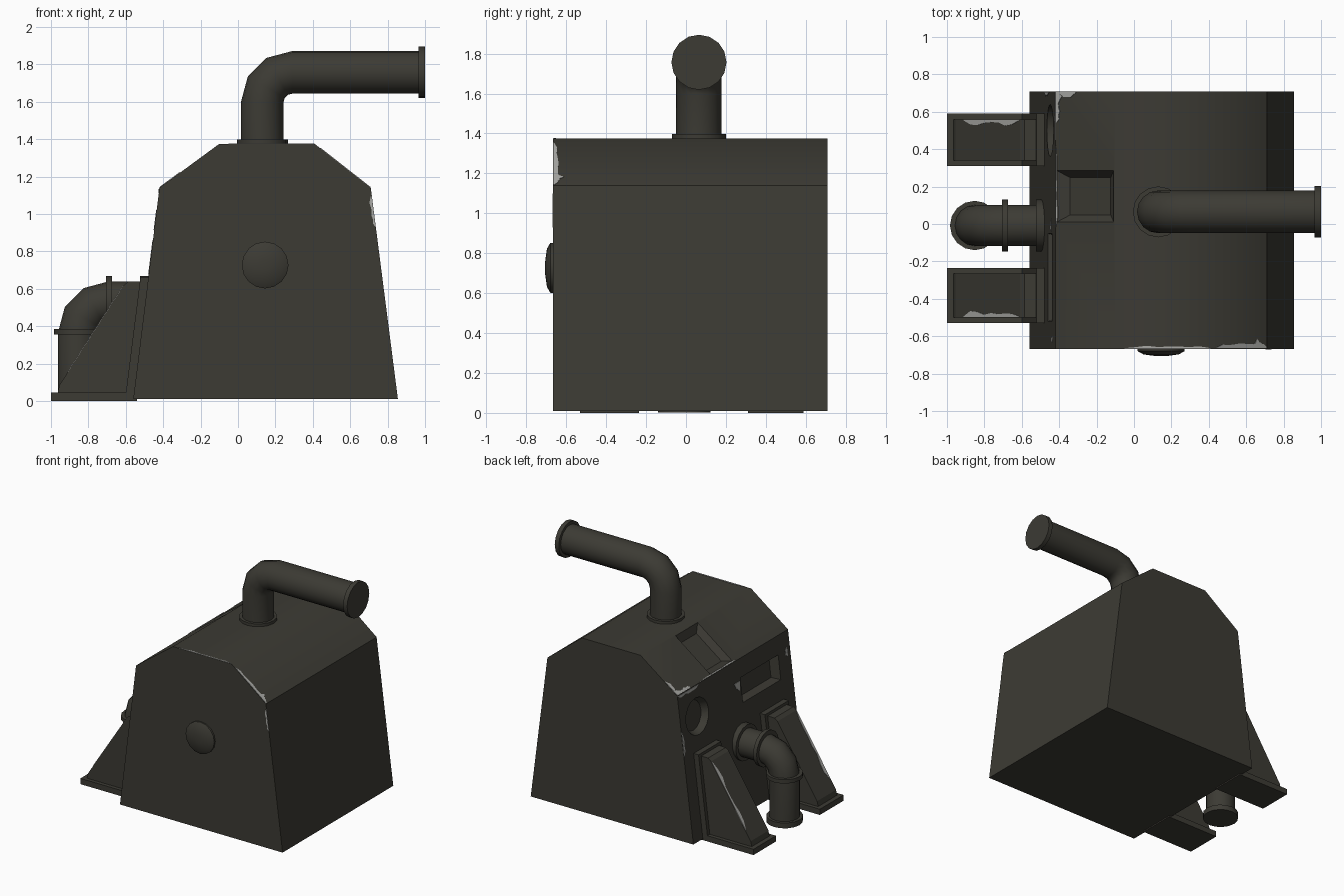
import bpy, bmesh, math, random
from mathutils import Vector as V

if "Cube" in bpy.data.objects:
    bpy.data.objects.remove(bpy.data.objects["Cube"])

random.seed(4)


def material(name, col):
    m = bpy.data.materials.new(name)
    m.diffuse_color = (*col, 1)
    m.use_nodes = True
    m.node_tree.nodes["Principled BSDF"].inputs["Base Color"].default_value = m.diffuse_color
    return m


OLIVE = material("dark_olive_metal", (0.045, 0.043, 0.034))
WORN = material("worn_grey", (0.40, 0.40, 0.38))


def build(name, rings, mat=OLIVE, smooth=None):
    """Skin a list of equal-length point rings and cap both ends."""
    bm = bmesh.new()
    vs = [[bm.verts.new(p) for p in r] for r in rings]
    n = len(rings[0])
    for a, b in zip(vs, vs[1:]):
        for i in range(n):
            j = (i + 1) % n
            bm.faces.new((a[i], a[j], b[j], b[i]))
    bm.faces.new(vs[0])
    bm.faces.new(vs[-1])
    bmesh.ops.recalc_face_normals(bm, faces=bm.faces)
    me = bpy.data.meshes.new(name)
    bm.to_mesh(me)
    bm.free()
    me.materials.append(mat)
    ob = bpy.data.objects.new(name, me)
    bpy.context.collection.objects.link(ob)
    if smooth:
        shade(ob, smooth)
    return ob


def shade(ob, deg):
    bpy.ops.object.select_all(action='DESELECT')
    ob.select_set(True)
    bpy.context.view_layer.objects.active = ob
    bpy.ops.object.shade_smooth_by_angle(angle=math.radians(deg))


def prism(name, prof, y0, y1):
    return build(name, [[(x, y, z) for x, z in prof] for y in (y0, y1)])


def circle(c, u, v, r, n=16):
    return [c + u * r * math.cos(2 * math.pi * i / n) + v * r * math.sin(2 * math.pi * i / n)
            for i in range(n)]


Y = V((0, 1, 0))


def tube(name, path, y, r):
    """Path entries are x, z, heading in degrees in the xz plane."""
    rings = []
    for x, z, a in path:
        a = math.radians(a)
        rings.append(circle(V((x, y, z)), V((-math.sin(a), 0, math.cos(a))), Y, r))
    return build(name, rings, smooth=35)


# main housing
body = prism("housing", [(-.56, .01), (.855, .01), (.71, 1.14), (.41, 1.375), (-.10, 1.375), (-.42, 1.14)],
             -.667, .708)


def wall_x(z):
    return -.56 + .14 * (z - .01) / 1.13


wall_n = V((-1.13, 0, .14)).normalized()
wall_v = V((.14, 0, 1.13)).normalized()
slope_v = V((.32, 0, .235)).normalized()
slope_n = V((-.235, 0, .32)).normalized()


def recess(c, v, n, outer, inner, depth):
    """Cut a tapered pocket; outer and inner are 2D outlines."""
    e = .02
    k = e / depth
    top = [c + Y * (a + (a - a2) * k) + v * (b + (b - b2) * k) + n * e
           for (a, b), (a2, b2) in zip(outer, inner)]
    bot = [c + Y * a + v * b - n * depth for a, b in inner]
    cutter = build("pocket_cutter", [top, bot])
    bpy.context.view_layer.objects.active = body
    m = body.modifiers.new("pocket", 'BOOLEAN')
    m.operation, m.solver, m.object = 'DIFFERENCE', 'EXACT', cutter
    bpy.ops.object.modifier_apply(modifier=m.name)
    bpy.data.objects.remove(cutter)


def rect(a, b):
    return [(-a, -b), (a, -b), (a, b), (-a, b)]


def disc(r, n=16):
    return [(r * math.cos(2 * math.pi * i / n), r * math.sin(2 * math.pi * i / n)) for i in range(n)]


# sloped roof pocket, rectangular wall pocket, round wall pocket
recess(V((-.26, .148, 1.2575)), slope_v, slope_n, rect(.137, .188), rect(.10, .135), .045)
recess(V((wall_x(.905), -.285, .905)), wall_v, wall_n, rect(.235, .095), rect(.215, .08), .07)
recess(V((wall_x(.91), .50, .91)), wall_v, wall_n, disc(.14), disc(.115), .05)
shade(body, 39)

# domed cap on the front
X, Z = V((1, 0, 0)), V((0, 0, 1))
build("front_cap", [circle(V((.145, y, .727)), X, Z, r)
                    for y, r in ((-.65, .125), (-.68, .125), (-.697, .095), (-.706, .03))], smooth=35)

# exhaust pipe: up, a quarter bend, then out to the right
arc = [(.29 - .16 * math.cos(t), 1.6 + .157 * math.sin(t), 90 - math.degrees(t))
       for t in (0, math.pi / 6, math.pi / 3, math.pi / 2)]
tube("exhaust_pipe", [(.13, 1.36, 90)] + arc + [(.98, 1.757, 0)], .065, .114)
tube("exhaust_base_flange", [(.13, 1.36, 90), (.13, 1.397, 90)], .065, .136)
tube("exhaust_end_flange", [(.965, 1.757, 0), (1.0, 1.757, 0)], .065, .138)

# drain pipe: out of the left wall, then down to the ground
arc = [(-.69 - .162 * math.sin(t), .368 + .162 * math.cos(t), 180 + math.degrees(t))
       for t in (0, math.pi / 6, math.pi / 3, math.pi / 2)]
tube("drain_pipe", [(-.45, .53, 180)] + arc + [(-.852, .01, 270)], -.008, .11)
for name, a, b in (("wall", (-.525, .53, 180), (-.46, .53, 180)),
                   ("middle", (-.705, .53, 180), (-.675, .53, 180)),
                   ("elbow", (-.852, .385, 270), (-.852, .355, 270)),
                   ("ground", (-.852, .045, 270), (-.852, .003, 270))):
    tube("drain_%s_flange" % name, [a, b], -.008, .139 if name in ("middle", "wall") else .132)

# two wedge supports with base and wall plates
for side, y0, y1 in (("back", .31, .59), ("front", -.53, -.235)):
    prism(side + "_base_plate", [(-1, 0), (-.54, 0), (-.54, .045), (-1, .045)], y0, y1)
    prism(side + "_wall_plate", [(-.60, .04), (-.54, .04), (wall_x(.66) + .02, .66), (-.522, .66)], y0, y1)
    prism(side + "_wedge", [(-.965, .04), (-.5, .04), (-.47, .64), (-.585, .64), (-.61, .62), (-.955, .085)],
          y0 + .03, y1 - .03)


def chip(name, p, q, inward, normal, width, steps=8):
    """Thin ragged patch of worn paint running along an edge from p to q."""
    p, q, w, n = V(p), V(q), V(inward).normalized(), V(normal).normalized()
    p, q = p + n * .003, q + n * .003
    a = [p.lerp(q, i / steps) for i in range(steps + 1)]
    b = [a[i] + w * width * (random.uniform(.35, 1) if 0 < i < steps else .1) for i in range(steps, -1, -1)]
    outline = a + b
    build(name, [outline, [v - n * .005 for v in outline]], WORN)


# worn paint along the roof and wall edges
right_n, right_v = (.235, 0, .3), (.3, 0, -.235)
chip("worn_roof_corner", (-.418, .705, 1.142), (-.418, .54, 1.142), slope_v, slope_n, .045)
chip("worn_roof_edge", (-.418, .42, 1.142), (-.418, -.02, 1.142), slope_v, slope_n, .014)
chip("worn_roof_end", (-.418, .706, 1.142), (-.31, .706, 1.222), (0, -1, 0), slope_n, .03)
chip("worn_wall_top", (wall_x(1.135), .705, 1.135), (wall_x(1.135), .45, 1.135), -wall_v, wall_n, .025)
chip("worn_wall_side", (wall_x(.86), .705, .86), (wall_x(.68), .705, .68), (0, -1, 0), wall_n, .03, 5)
chip("worn_wall_spot", (wall_x(.98), .03, .98), (wall_x(.98), -.04, .98), -wall_v, wall_n, .07, 5)
chip("worn_wall_far_spot", (wall_x(1.02), -.63, 1.02), (wall_x(.95), -.63, .95), (0, 1, 0), wall_n, .03, 4)
chip("worn_right_slope", (.44, -.664, 1.3515), (.707, -.664, 1.142), (0, 1, 0), right_n, .035)
chip("worn_right_corner", (.707, -.664, 1.142), (.64, -.664, 1.195), (0, 1, 0), right_n, .06, 4)
chip("worn_top_front", (-.05, -.665, 1.375), (.41, -.665, 1.375), (0, 1, 0), (0, 0, 1), .014)
chip("worn_front_edge", (.714, -.667, 1.10), (.736, -.667, .93), (-1, 0, 0), (0, -1, 0), .02)

# worn paint on the outer edges of the wedge faces
wedge_n = (-.535, 0, .345)
for name, y, d in (("back", .558, -1), ("front", -.498, 1)):
    chip("worn_%s_wedge" % name, (-.91, y, .155), (-.612, y, .617), (0, d, 0), wedge_n, .035)
